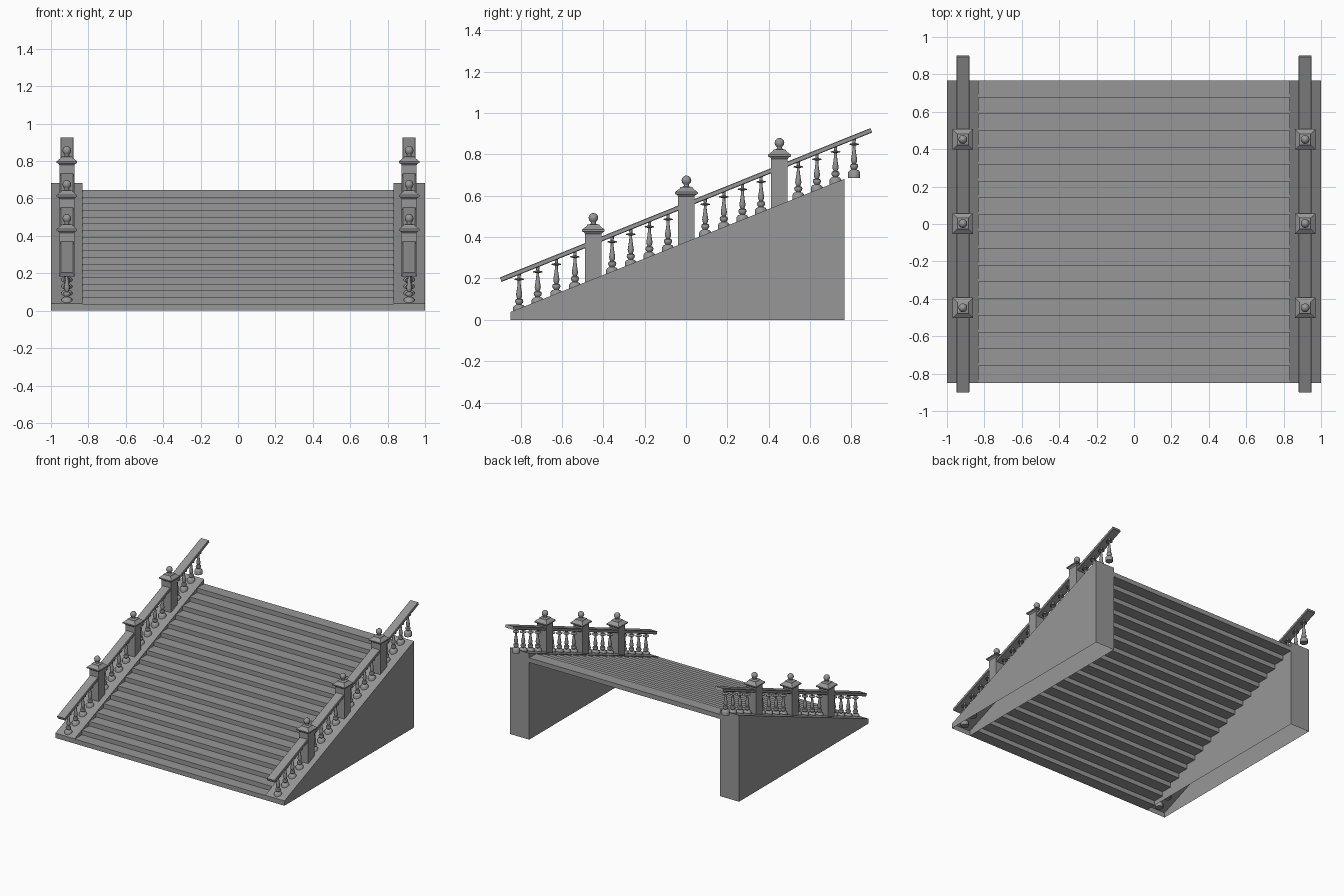
import bpy, bmesh, math

if "Cube" in bpy.data.objects:
    bpy.data.objects.remove(bpy.data.objects["Cube"])

SLOPE = 0.403
RAIL_X = 0.915
Y0, Y1 = -0.849, 0.767
STEPS = 18

# Dark grey stone
STONE = bpy.data.materials.new("dark_stone")
STONE.diffuse_color = (0.31, 0.31, 0.31, 1)
STONE.use_nodes = True
STONE.node_tree.nodes["Principled BSDF"].inputs["Base Color"].default_value = STONE.diffuse_color


def rail_z(y):
    return 0.5575 + SLOPE * y


def make_object(name, bm, smooth=False):
    bmesh.ops.recalc_face_normals(bm, faces=bm.faces)
    me = bpy.data.meshes.new(name)
    bm.to_mesh(me)
    bm.free()
    me.materials.append(STONE)
    ob = bpy.data.objects.new(name, me)
    bpy.context.collection.objects.link(ob)
    if smooth:
        bpy.ops.object.select_all(action='DESELECT')
        ob.select_set(True)
        bpy.context.view_layer.objects.active = ob
        bpy.ops.object.shade_smooth_by_angle(angle=math.radians(40))
    return ob


def add_box(bm, lo, hi):
    r = bmesh.ops.create_cube(bm, size=1)
    for v in r['verts']:
        for i in range(3):
            v.co[i] = (lo[i] + hi[i]) / 2 + v.co[i] * (hi[i] - lo[i])


def add_lathe(bm, profile, cx, cy, cz, sides, square=False):
    # stack of rings given as (radius, height); square rings use the half width
    rings = []
    for r, z in profile:
        if square:
            r *= math.sqrt(2)
        off = math.pi / 4 if square else 0
        rings.append([bm.verts.new((cx + r * math.cos(off + 2 * math.pi * k / sides),
                                    cy + r * math.sin(off + 2 * math.pi * k / sides),
                                    cz + z)) for k in range(sides)])
    for a, b in zip(rings, rings[1:]):
        for k in range(sides):
            n = (k + 1) % sides
            bm.faces.new((a[k], a[n], b[n], b[k]))
    bm.faces.new(rings[0][::-1])
    bm.faces.new(rings[-1])


# Flight of steps: one thin slab per step, giving a stepped underside
bm = bmesh.new()
run = (Y1 - Y0) / STEPS
rise = 0.645 / STEPS
for i in range(STEPS):
    add_box(bm, (-0.832, Y0 + i * run, i * rise), (0.832, Y0 + (i + 1) * run, (i + 1) * rise))
make_object("steps", bm)

BALUSTER = [(0.029, 0), (0.029, 0.028), (0.022, 0.038), (0.011, 0.042), (0.017, 0.049),
            (0.020, 0.058), (0.017, 0.067), (0.009, 0.071), (0.013, 0.080), (0.015, 0.090),
            (0.010, 0.120), (0.007, 0.145), (0.007, 0.158), (0.023, 0.162), (0.023, 0.166),
            (0.007, 0.170), (0.009, 0.199)]
POST = [(0.040, -0.20), (0.040, 0.042), (0.046, 0.050), (0.055, 0.053), (0.055, 0.062),
        (0.032, 0.080), (0.030, 0.086), (0.012, 0.090)]
FINIAL = [(0.018, 0.085), (0.012, 0.093), (0.012, 0.097)] + [
    (0.0235 * math.sin(math.radians(a)), 0.1195 - 0.0235 * math.cos(math.radians(a)))
    for a in (35, 60, 90, 120, 150, 175)]

for side, label in ((-1, "left"), (1, "right")):
    # Wedge-shaped side wall, open underneath
    bm = bmesh.new()
    prof = [(Y0, 0), (Y1, 0), (Y1, 0.682), (Y0, 0.038)]
    a, b = [[bm.verts.new((side * x, y, z)) for y, z in prof] for x in (0.832, 1.0)]
    bm.faces.new(a)
    bm.faces.new(b[::-1])
    for k in (1, 2, 3):
        n = (k + 1) % 4
        bm.faces.new((a[k], a[n], b[n], b[k]))
    make_object(label + "_side_wall", bm)

    # Sloping handrail with chamfered long edges
    bm = bmesh.new()
    w, t, c = 0.035, 0.0115, 0.003
    sec = [(-w, -t + c), (-w + c, -t), (w - c, -t), (w, -t + c),
           (w, t - c), (w - c, t), (-w + c, t), (-w, t - c)]
    ang = math.atan(SLOPE)
    ends = [[bm.verts.new((side * RAIL_X + x, y - h * math.sin(ang),
                           rail_z(y) - 0.002 + h * math.cos(ang))) for x, h in sec]
            for y in (-0.896, 0.896)]
    bm.faces.new(ends[0])
    bm.faces.new(ends[1][::-1])
    for k in range(8):
        n = (k + 1) % 8
        bm.faces.new((ends[0][k], ends[0][n], ends[1][n], ends[1][k]))
    make_object(label + "_handrail", bm)

    # Square posts, ball finials and turned balusters
    posts, finials, balusters = bmesh.new(), bmesh.new(), bmesh.new()
    for i in range(-9, 10):
        y = i * 0.09
        if i in (-5, 0, 5):
            y += 0.002
            add_lathe(posts, POST, side * RAIL_X, y, rail_z(y) - 0.003, 4, True)
            add_lathe(finials, FINIAL, side * RAIL_X, y, rail_z(y) - 0.003, 12)
        else:
            add_lathe(balusters, BALUSTER, side * RAIL_X, y + 0.003, rail_z(y) - 0.199, 12)
    make_object(label + "_posts", posts)
    make_object(label + "_finials", finials, True)
    make_object(label + "_balusters", balusters, True)
